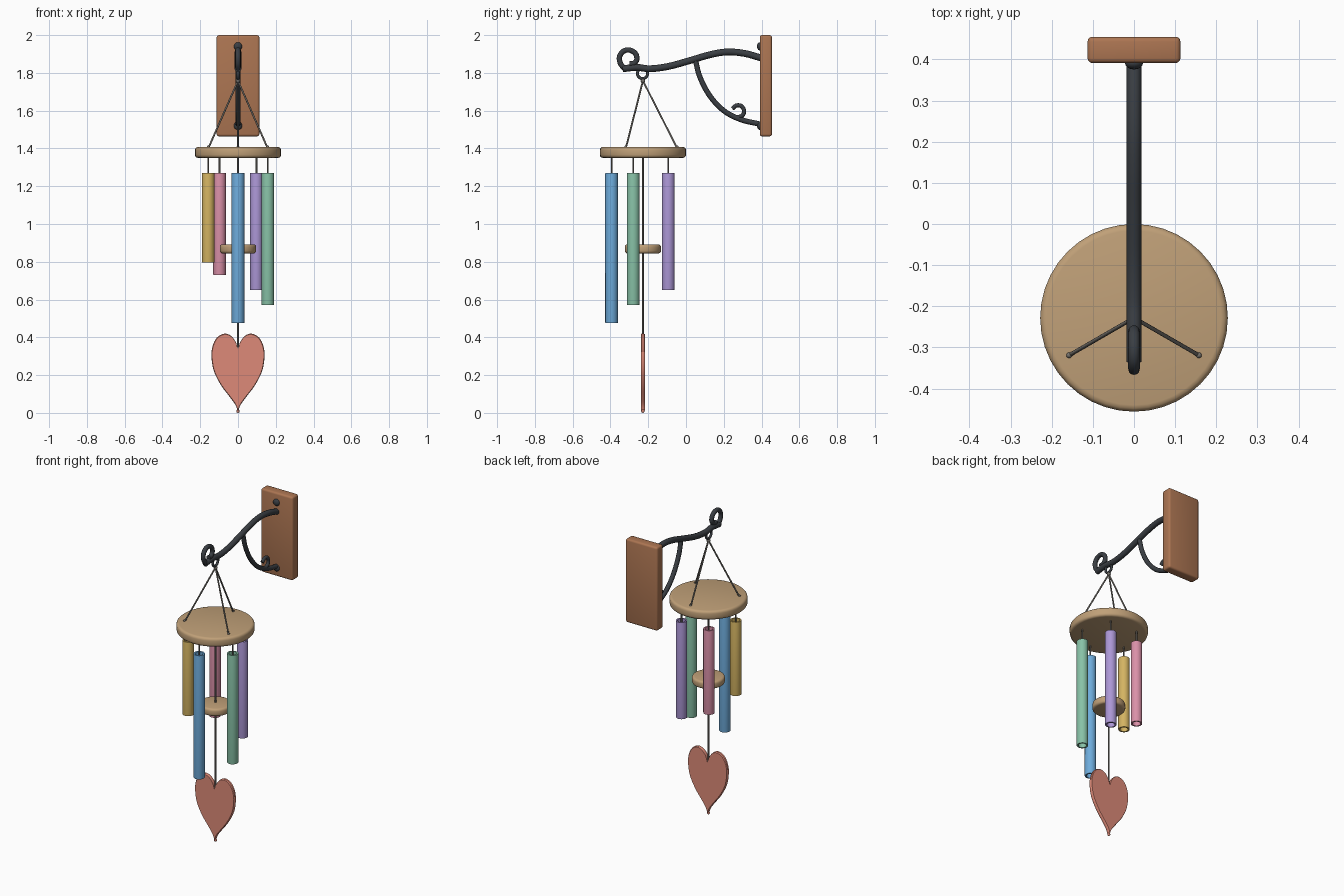
import bpy, bmesh, math
from mathutils import Vector

if "Cube" in bpy.data.objects:
    bpy.data.objects.remove(bpy.data.objects["Cube"])

CY = -0.228  # y of the chime's hanging axis


def material(name, r, g, b):
    m = bpy.data.materials.new(name)
    lin = [((c / 255 + 0.055) / 1.055) ** 2.4 for c in (r, g, b)]
    m.diffuse_color = (*lin, 1)
    m.use_nodes = True
    m.node_tree.nodes["Principled BSDF"].inputs["Base Color"].default_value = m.diffuse_color
    return m


PLAQUE = material("brown wood", 172, 117, 82)
WOOD = material("pale wood", 192, 160, 120)
IRON = material("dark iron", 58, 62, 67)
CORD = material("grey cord", 120, 116, 110)
BLUE = material("blue", 110, 172, 220)
GREEN = material("green", 136, 194, 167)
PURPLE = material("purple", 172, 151, 214)
PINK = material("pink", 218, 144, 168)
YELLOW = material("yellow", 212, 180, 98)
CORAL = material("coral", 221, 138, 120)


def smooth(ob, angle=35):
    bpy.ops.object.select_all(action='DESELECT')
    ob.select_set(True)
    bpy.context.view_layer.objects.active = ob
    bpy.ops.object.shade_smooth_by_angle(angle=math.radians(angle))


def add_mesh(name, bm, mat):
    bmesh.ops.recalc_face_normals(bm, faces=bm.faces)
    me = bpy.data.meshes.new(name)
    bm.to_mesh(me)
    bm.free()
    me.materials.append(mat)
    ob = bpy.data.objects.new(name, me)
    bpy.context.collection.objects.link(ob)
    smooth(ob)
    return ob


def lathe(name, profile, center, mat, n=40, closed=False):
    """Turn an (r, z) profile about a vertical axis; open profiles are capped."""
    bm = bmesh.new()
    rings = [[bm.verts.new((center[0] + r * math.cos(2 * math.pi * i / n),
                            center[1] + r * math.sin(2 * math.pi * i / n), z))
              for i in range(n)] for r, z in profile]
    pairs = list(zip(rings, rings[1:]))
    if closed:
        pairs.append((rings[-1], rings[0]))
    else:
        bm.faces.new(rings[0])
        bm.faces.new(rings[-1])
    for a, b in pairs:
        for i in range(n):
            j = (i + 1) % n
            bm.faces.new((a[i], a[j], b[j], b[i]))
    return add_mesh(name, bm, mat)


def spline(pts, steps=6):
    """Catmull-Rom points through pts."""
    v = [Vector(p) for p in pts]
    v = [2 * v[0] - v[1]] + v + [2 * v[-1] - v[-2]]
    out = []
    for a, b, c, d in zip(v, v[1:], v[2:], v[3:]):
        for k in range(steps):
            t = k / steps
            out.append(0.5 * (2 * b + (c - a) * t + (2 * a - 5 * b + 4 * c - d) * t ** 2
                              + (3 * b - a - 3 * c + d) * t ** 3))
    return out + [v[-2]]


def rod(name, pts, radius, mat, res=3):
    """Round bar along 3D points."""
    cu = bpy.data.curves.new(name, 'CURVE')
    cu.dimensions = '3D'
    cu.bevel_depth = radius
    cu.bevel_resolution = res
    cu.use_fill_caps = True
    s = cu.splines.new('POLY')
    s.points.add(len(pts) - 1)
    for p, q in zip(s.points, pts):
        p.co = (*q, 1)
    cu.materials.append(mat)
    ob = bpy.data.objects.new(name, cu)
    bpy.context.collection.objects.link(ob)
    bpy.ops.object.select_all(action='DESELECT')
    ob.select_set(True)
    bpy.context.view_layer.objects.active = ob
    bpy.ops.object.convert(target='MESH')
    smooth(bpy.context.object, 50)


def side_rod(name, yz, radius):
    rod(name, spline([(0, y, z) for y, z in yz]), radius, IRON, 4)


def ball(name, loc, radius, mat, scale=(1, 1, 1)):
    bpy.ops.mesh.primitive_uv_sphere_add(segments=16, ring_count=10, radius=radius, location=loc)
    ob = bpy.context.object
    ob.name = name
    ob.scale = scale
    ob.data.materials.append(mat)
    smooth(ob, 60)


def disc(name, radius, z0, z1, bevel):
    """Wooden disc with a rounded rim."""
    prof = []
    for k in range(4):
        a = math.pi / 2 * k / 3
        prof.append((radius - bevel + bevel * math.sin(a), z0 + bevel - bevel * math.cos(a)))
    prof += [(r, z0 + z1 - z) for r, z in reversed(prof)]
    lathe(name, prof, (0, CY), WOOD)


# Wall plaque with rounded edges
bm = bmesh.new()
bmesh.ops.create_cube(bm, size=1)
for v in bm.verts:
    v.co = Vector((v.co.x * 0.226, 0.423 + v.co.y * 0.064, 1.732 + v.co.z * 0.536))
bmesh.ops.bevel(bm, geom=bm.edges[:], offset=0.012, segments=3, profile=0.5, affect='EDGES')
add_mesh("wall_plaque", bm, PLAQUE)

# Iron bracket: arm, end curl, brace, brace curl
side_rod("bracket_arm", [(0.395, 1.88), (0.31, 1.903), (0.22, 1.911), (0.13, 1.897), (0.03, 1.868),
                         (-0.09, 1.835), (-0.19, 1.822), (-0.26, 1.829), (-0.335, 1.822)], 0.018)
side_rod("arm_curl", [(-0.325, 1.822), (-0.347, 1.85), (-0.352, 1.885), (-0.332, 1.914), (-0.3, 1.921),
                      (-0.269, 1.904), (-0.26, 1.873), (-0.276, 1.85), (-0.3, 1.848)], 0.014)
side_rod("bracket_brace", [(0.05, 1.868), (0.073, 1.78), (0.125, 1.68), (0.2, 1.6), (0.29, 1.553),
                           (0.395, 1.528)], 0.014)
side_rod("brace_curl", [(0.23, 1.578), (0.27, 1.566), (0.3, 1.576), (0.307, 1.602), (0.292, 1.625),
                        (0.266, 1.627), (0.245, 1.61)], 0.011)
for z in (1.94, 1.52):
    ball("plaque_screw", (0, 0.391, z), 0.022, IRON, (1, 0.7, 1))

# Hanging ring and knot
bpy.ops.mesh.primitive_torus_add(major_radius=0.027, minor_radius=0.008, major_segments=28,
                                 minor_segments=10, location=(0, CY - 0.002, 1.797),
                                 rotation=(0, math.pi / 2, 0))
ring = bpy.context.object
ring.name = "hanging_ring"
ring.data.materials.append(IRON)
smooth(ring, 60)
ball("cord_knot", (0, CY, 1.758), 0.012, CORD)

# Top disc, striker disc and three hanger cords
disc("top_disc", 0.228, 1.35, 1.408, 0.016)
disc("striker_disc", 0.096, 0.844, 0.892, 0.014)
for deg in (-30, 90, 210):
    a = math.radians(deg)
    p = (0.182 * math.cos(a), CY + 0.182 * math.sin(a), 1.4)
    rod("hanger_cord", [p, (0, CY, 1.758)], 0.0048, CORD)
    ball("hanger_knot", (p[0], p[1], 1.409), 0.007, CORD)

# Hollow chime tubes, each with a cord and cross pin
for k, (mat, bottom) in enumerate([(BLUE, 0.476), (GREEN, 0.571), (PURPLE, 0.65),
                                   (PINK, 0.73), (YELLOW, 0.796)]):
    a = math.radians(-90 + 72 * k)
    x, y = 0.166 * math.cos(a), CY + 0.166 * math.sin(a)
    lathe("chime_tube_" + mat.name, [(0.033, bottom), (0.0335, bottom + 0.003), (0.0335, 1.267),
                                     (0.033, 1.27), (0.024, 1.27), (0.024, bottom)],
          (x, y), mat, 24, True)
    rod("tube_cord", [(x, y, 1.245), (x, y, 1.36)], 0.0045, CORD)
    rod("tube_pin", [(x - 0.026, y, 1.248), (x + 0.026, y, 1.248)], 0.004, CORD)

# Central cord with knot under the striker
rod("centre_cord", [(0, CY, 0.335), (0, CY, 1.36)], 0.0048, CORD)
ball("heart_knot", (0, CY, 0.34), 0.01, CORD)

# Heart-shaped wind sail: mirrored outline, thin with rounded edge
half = spline([(0, 0.338), (0.014, 0.38), (0.042, 0.412), (0.075, 0.42), (0.112, 0.4), (0.136, 0.352),
               (0.141, 0.295), (0.128, 0.22), (0.09, 0.145), (0.045, 0.085), (0.014, 0.042),
               (0, 0.006)], 4)
outline = [(p.x, p.y) for p in half] + [(-p.x, p.y) for p in half[-2:0:-1]]
bm = bmesh.new()
layers = []
for s, y in ((0.97, -0.011), (0.995, -0.006), (0.995, 0.006), (0.97, 0.011)):
    layers.append([bm.verts.new((x * s, CY + y, 0.25 + (z - 0.25) * s)) for x, z in outline])
n = len(outline)
for a, b in zip(layers, layers[1:]):
    for i in range(n):
        bm.faces.new((a[i], a[(i + 1) % n], b[(i + 1) % n], b[i]))
for loop, y in ((layers[0], -0.011), (layers[-1], 0.011)):
    c = bm.verts.new((0, CY + y, 0.25))
    for i in range(n):
        bm.faces.new((c, loop[i], loop[(i + 1) % n]))
add_mesh("heart_sail", bm, CORAL)
ball("heart_tip", (0, CY, 0.009), 0.009, CORAL)
